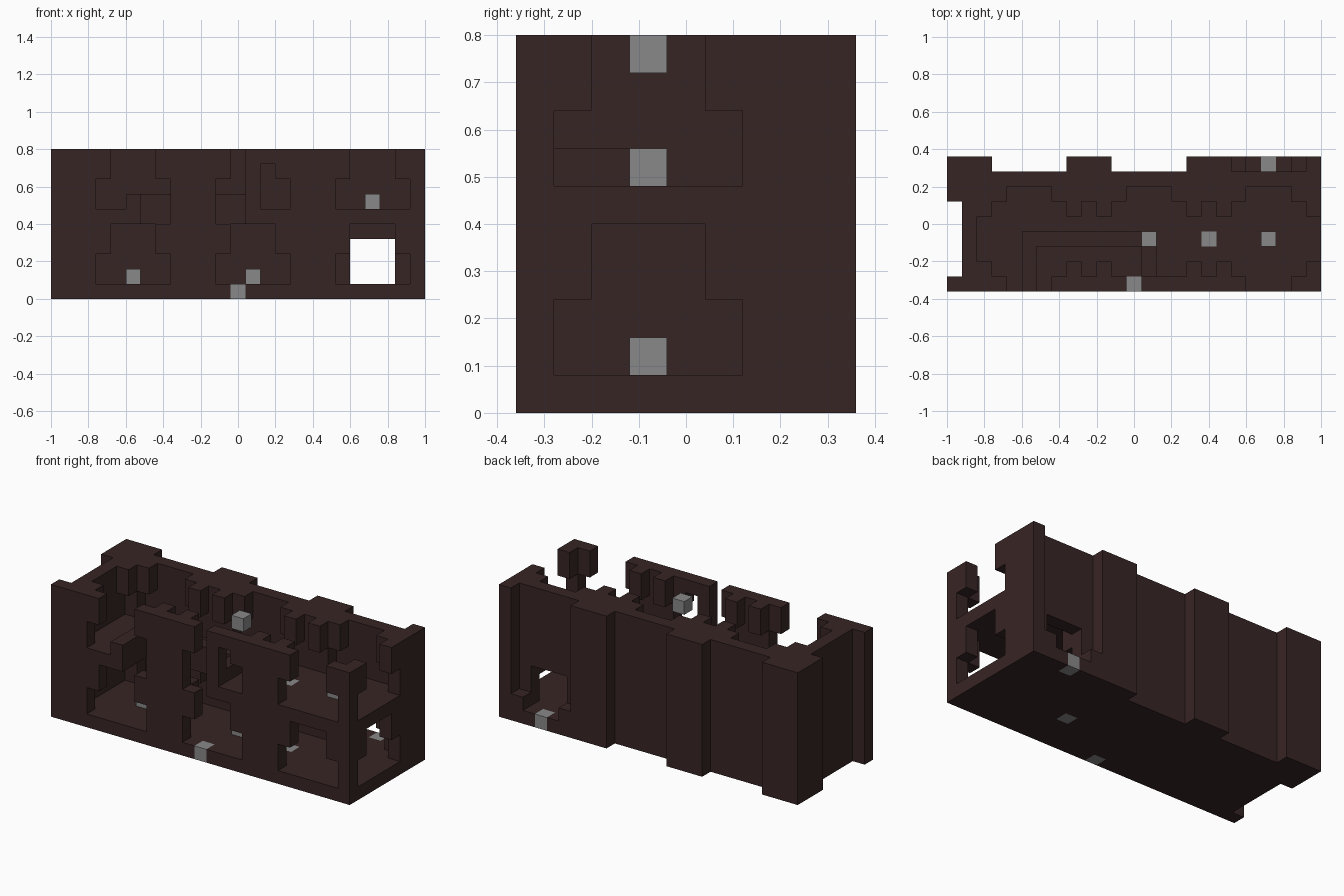
import bpy
import bmesh
from mathutils import Vector

if "Cube" in bpy.data.objects:
    bpy.data.objects.remove(bpy.data.objects["Cube"])

UNIT = 0.08
ORIGIN = Vector((-1, -0.36, 0))


def material(name, r, g, b):
    m = bpy.data.materials.new(name)
    m.use_nodes = True
    m.diffuse_color = (r, g, b, 1)
    m.node_tree.nodes["Principled BSDF"].inputs["Base Color"].default_value = (r, g, b, 1)
    return m


dark = material("dark_brown", 0.039, 0.018, 0.018)
grey = material("grey", 0.25, 0.25, 0.25)


def block(x, y, z):
    """Grid cells of a block, each range given as (first, last)."""
    span = [range(a, b + 1) for a, b in (x, y, z)]
    return {(i, j, k) for i in span[0] for j in span[1] for k in span[2]}


FULL = (0, 9)

# Grey lamp blocks: some sit in the floors, some stand or hang in the rooms
lamps = {(5, 3, 1), (13, 3, 1), (17, 3, 0), (12, 0, 0),
         (21, 8, 0), (17, 3, 5), (21, 3, 6), (13, 3, 9)}

# Floors, with the stairwell cut from the upper one
ground_floor = block((2, 24), (0, 6), (0, 0))
upper_floor = block((2, 24), (0, 6), (5, 5)) - block((6, 12), (0, 2), (5, 5))

# Pillars between the bays: slim below, stepped out under the ceiling
pillars = set()
for base in (1, 6):
    low, high = (base, base + 1), (base + 2, base + 3)
    for c in (1, 9, 17, 25):
        for face, inner in ((0, 1), (6, 5)):
            pillars |= block((c - 1, c + 1), (face, face), low)
            pillars |= block((c - 2, c + 2), (face, face), high)
            for tooth in (c - 1, c + 1):
                pillars |= block((tooth, tooth), (inner, inner), high)
pillars |= block((8, 10), (0, 0), (5, 5))
pillars = {c for c in pillars if 2 <= c[0] <= 24}

# Post and lintel in the upper middle front opening
front_post = block((13, 13), (0, 0), (5, 9)) | block((14, 14), (0, 0), (9, 9))

# Low railing round the stairwell
railing = (block((5, 5), (0, 3), (6, 6)) | block((5, 13), (3, 3), (6, 6))
           | block((13, 13), (1, 3), (6, 6)))

# Closed walls at the back and left, with a back doorway
back_wall = block((1, 24), (7, 7), FULL) - block((20, 22), (7, 7), (1, 3))
left_wall = block((1, 1), (0, 6), FULL)

# Outer buttresses
buttresses = block((0, 0), (0, 0), FULL) | block((0, 0), (6, 8), FULL)
for first, last in ((0, 2), (8, 10), (16, 18), (24, 24)):
    buttresses |= block((first, last), (8, 8), FULL)

# Porch behind the doorway with two low sides
porch = block((19, 23), (8, 8), (0, 0))
for side in (19, 23):
    porch |= block((side, side), (8, 8), (1, 1))

parts = {
    "lamps": lamps, "ground_floor": ground_floor, "upper_floor": upper_floor,
    "pillars": pillars, "front_post": front_post, "stairwell_railing": railing,
    "back_wall": back_wall, "left_wall": left_wall, "buttresses": buttresses, "porch": porch,
}
solid = set().union(*parts.values())
done = set()


def build(name, cells, mat):
    """Skin the outer faces of the cells and merge flat areas."""
    bm = bmesh.new()
    for cell in sorted(cells):
        for axis in range(3):
            for sign in (-1, 1):
                near = list(cell)
                near[axis] += sign
                if tuple(near) in solid:
                    continue
                n, u, v = Vector(), Vector(), Vector()
                n[axis] = sign / 2
                u[(axis + 1) % 3] = 0.5
                v[(axis + 2) % 3] = sign / 2
                mid = Vector(cell) + Vector((0.5, 0.5, 0.5)) + n
                corners = (mid - u - v, mid + u - v, mid + u + v, mid - u + v)
                bm.faces.new([bm.verts.new(ORIGIN + p * UNIT) for p in corners])
    bmesh.ops.remove_doubles(bm, verts=bm.verts, dist=0.001)
    bmesh.ops.dissolve_limit(bm, angle_limit=0.01, verts=bm.verts, edges=bm.edges)
    mesh = bpy.data.meshes.new(name)
    bm.to_mesh(mesh)
    bm.free()
    mesh.materials.append(mat)
    bpy.context.collection.objects.link(bpy.data.objects.new(name, mesh))


for name, cells in parts.items():
    build(name, cells - done, grey if name == "lamps" else dark)
    done |= cells
